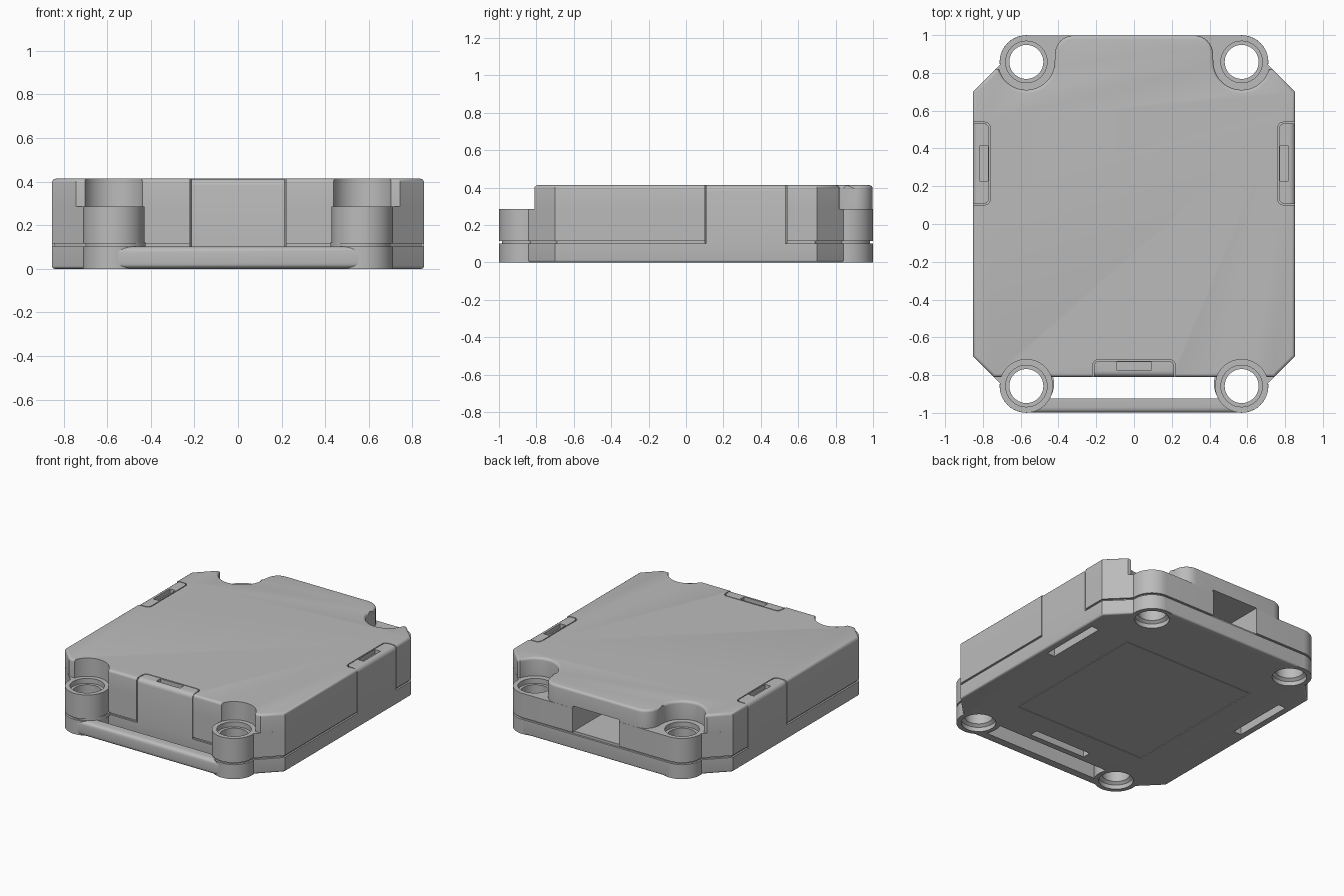
import bpy
import bmesh
from math import cos, sin, radians
from mathutils import Matrix

cube = bpy.data.objects.get("Cube")
if cube:
    bpy.data.objects.remove(cube, do_unlink=True)

# Material
grey = bpy.data.materials.new("matte grey plastic")
grey.use_nodes = True
colour = (0.5, 0.5, 0.5, 1)
grey.diffuse_color = colour
grey.node_tree.nodes["Principled BSDF"].inputs["Base Color"].default_value = colour

# Main sizes
W = 0.853
FRONT, BACK = -0.81, 1.0
EAR_X, EAR_Y, EAR_R = 0.57, 0.858, 0.141
SEAM_LOW, SEAM_HIGH, EAR_TOP, TOP = 0.102, 0.115, 0.285, 0.413
EARS = [(sx * EAR_X, sy * EAR_Y) for sx in (-1, 1) for sy in (-1, 1)]


def arc(cx, cy, r, a0, a1, n):
    angles = [radians(a0 + (a1 - a0) * i / n) for i in range(n + 1)]
    return [(cx + r * cos(a), cy + r * sin(a)) for a in angles]


def mirrored(half):
    return half + [(-x, y) for x, y in reversed(half)]


def rect(x0, x1, y0, y1):
    return [(x0, y0), (x1, y0), (x1, y1), (x0, y1)]


def finish(name, bm, matrix):
    bmesh.ops.recalc_face_normals(bm, faces=bm.faces[:])
    mesh = bpy.data.meshes.new(name)
    bm.to_mesh(mesh)
    bm.free()
    mesh.transform(matrix)
    mesh.materials.append(grey)
    ob = bpy.data.objects.new(name, mesh)
    bpy.context.collection.objects.link(ob)
    return ob


def prism(name, outline, z0, z1, bevel=0, rim=None, matrix=Matrix()):
    """Extruded outline; rim(vertex) picks the edges that get rounded."""
    bm = bmesh.new()
    face = bm.faces.new([bm.verts.new((x, y, z0)) for x, y in outline])
    out = bmesh.ops.extrude_face_region(bm, geom=[face])
    for v in out["geom"]:
        if isinstance(v, bmesh.types.BMVert):
            v.co.z = z1
    if bevel:
        edges = [e for e in bm.edges if all(rim(v.co) for v in e.verts)]
        bmesh.ops.bevel(bm, geom=edges, offset=bevel, segments=4,
                        profile=0.5, affect="EDGES", clamp_overlap=True)
    return finish(name, bm, matrix)


def lathe(name, profile, x, y):
    bm = bmesh.new()
    verts = [bm.verts.new((r, 0, z)) for r, z in profile]
    edges = [bm.edges.new(pair) for pair in zip(verts, verts[1:])]
    bmesh.ops.spin(bm, geom=verts + edges, cent=(0, 0, 0), axis=(0, 0, 1),
                   angle=radians(360), steps=40)
    bmesh.ops.remove_doubles(bm, verts=bm.verts[:], dist=0.0001)
    return finish(name, bm, Matrix.Translation((x, y, 0)))


def cut(ob, cutters):
    bpy.context.view_layer.objects.active = ob
    for c in cutters:
        mod = ob.modifiers.new("cut", "BOOLEAN")
        mod.operation = "DIFFERENCE"
        mod.solver = "EXACT"
        mod.object = c
        bpy.ops.object.modifier_apply(modifier=mod.name)


# Outline with the four screw ears, shared by tray, seam and lower lid
eared = mirrored(
    arc(EAR_X, -EAR_Y, EAR_R, 160, 366, 28)
    + [(W, -0.70), (W, 0.70)]
    + arc(EAR_X, EAR_Y, EAR_R, -6, 90, 14))

# Upper lid outline with scooped back corners
scooped = mirrored(
    [(0.743, FRONT), (W, -0.70), (W, 0.70), (0.735, 0.818)]
    + arc(EAR_X, EAR_Y + 0.002, 0.15, -15, -180, 20)
    + arc(0.32, 0.9, 0.098, 0, 90, 8))

tray = prism("base_tray", eared, 0, SEAM_LOW, 0.025, lambda c: c.z < 0.001)
seam = prism("seam_core", [(x * 0.986, y * 0.986) for x, y in eared],
             SEAM_LOW - 0.005, SEAM_HIGH + 0.005)
lower = prism("lid_lower", eared, SEAM_HIGH, EAR_TOP)
upper = prism("lid_upper", scooped, EAR_TOP, TOP, 0.03, lambda c: c.z > TOP - 0.001)

# Front strap bar between the two front ears
bar = prism("front_bar", rect(-EAR_X, EAR_X, -0.999, -0.925), 0, SEAM_LOW, 0.028,
            lambda c: c.y < -0.99)

# Screw sleeves at the tray level
sleeves = [prism("ear_sleeve", arc(x, y, EAR_R + 0.0005, 0, 351, 39), 0, SEAM_LOW - 0.001)
           for x, y in EARS]

# Screw holes with counterbores at both ends
hole_profile = [(0, -0.1), (0.11, -0.1), (0.11, 0.03), (0.09, 0.045),
                (0.09, 0.25), (0.11, 0.25), (0.11, 0.5), (0, 0.5)]
holes = [lathe("hole_cutter", hole_profile, x, y) for x, y in EARS]

# Clearance above the front ears, hollow interior and rear port
scoops = [prism("scoop_cutter", arc(x, y, EAR_R, 0, 351, 39), 0.2, 0.6)
          for x, y in EARS if y < 0]
hollow = prism("hollow_cutter", rect(-0.73, 0.73, -0.69, 0.68), 0.06, 0.37)
port = prism("port_cutter", rect(-0.18, 0.18, 0.6, 1.1), SEAM_HIGH - 0.01, 0.30)
panel_cut = prism("panel_cutter", rect(-0.51, 0.51, -0.54, 0.54), -0.1, 0.008)

# Snap clips on the front and both sides, with pockets and moulding slots
places = [Matrix.Translation((0, FRONT, 0))]
for s in (-1, 1):
    places.append(Matrix.Translation((s * W, 0.32, 0)) @ Matrix.Rotation(radians(90 * s), 4, "Z"))


def clip_outline(half_w, depth, outer):
    return mirrored([(half_w, outer)] + arc(half_w - 0.03, depth - 0.03, 0.03, 0, 90, 5))


pockets, slots, clips = [], [], []
for m in places:
    pockets.append(prism("pocket_cutter", clip_outline(0.219, 0.092, -0.1),
                         SEAM_LOW + 0.001, 0.6, matrix=m))
    slots.append(prism("slot_cutter", rect(-0.22, 0.22, 0.05, 0.108), -0.1, 0.09, matrix=m))
    clip = prism("snap_clip", clip_outline(0.213, 0.086, 0), SEAM_LOW - 0.002, TOP, 0.03,
                 lambda c: c.z > TOP - 0.001 and c.y < 0.001, matrix=m)
    notch = prism("notch_cutter", rect(-0.092, 0.092, 0.036, 0.08), TOP - 0.03, 0.6, matrix=m)
    cut(clip, [notch])
    bpy.data.objects.remove(notch, do_unlink=True)
    clips.append(clip)

cut(tray, holes + slots + [hollow, panel_cut])
cut(seam, holes + pockets + [hollow])
cut(lower, holes + pockets + [hollow, port])
cut(upper, scoops + pockets + [hollow, port])
cut(bar, holes)
for sleeve, hole in zip(sleeves, holes):
    cut(sleeve, [hole])
for c in holes + scoops + pockets + slots + [hollow, port, panel_cut]:
    bpy.data.objects.remove(c, do_unlink=True)

# Label panel set into the underside
panel = prism("bottom_panel", rect(-0.505, 0.505, -0.535, 0.535), 0.0005, 0.009)

# Smooth shading with sharp edges kept
for ob in [tray, seam, lower, upper, bar, panel] + sleeves + clips:
    bpy.ops.object.select_all(action="DESELECT")
    ob.select_set(True)
    bpy.context.view_layer.objects.active = ob
    bpy.ops.object.shade_smooth_by_angle(angle=radians(30))
